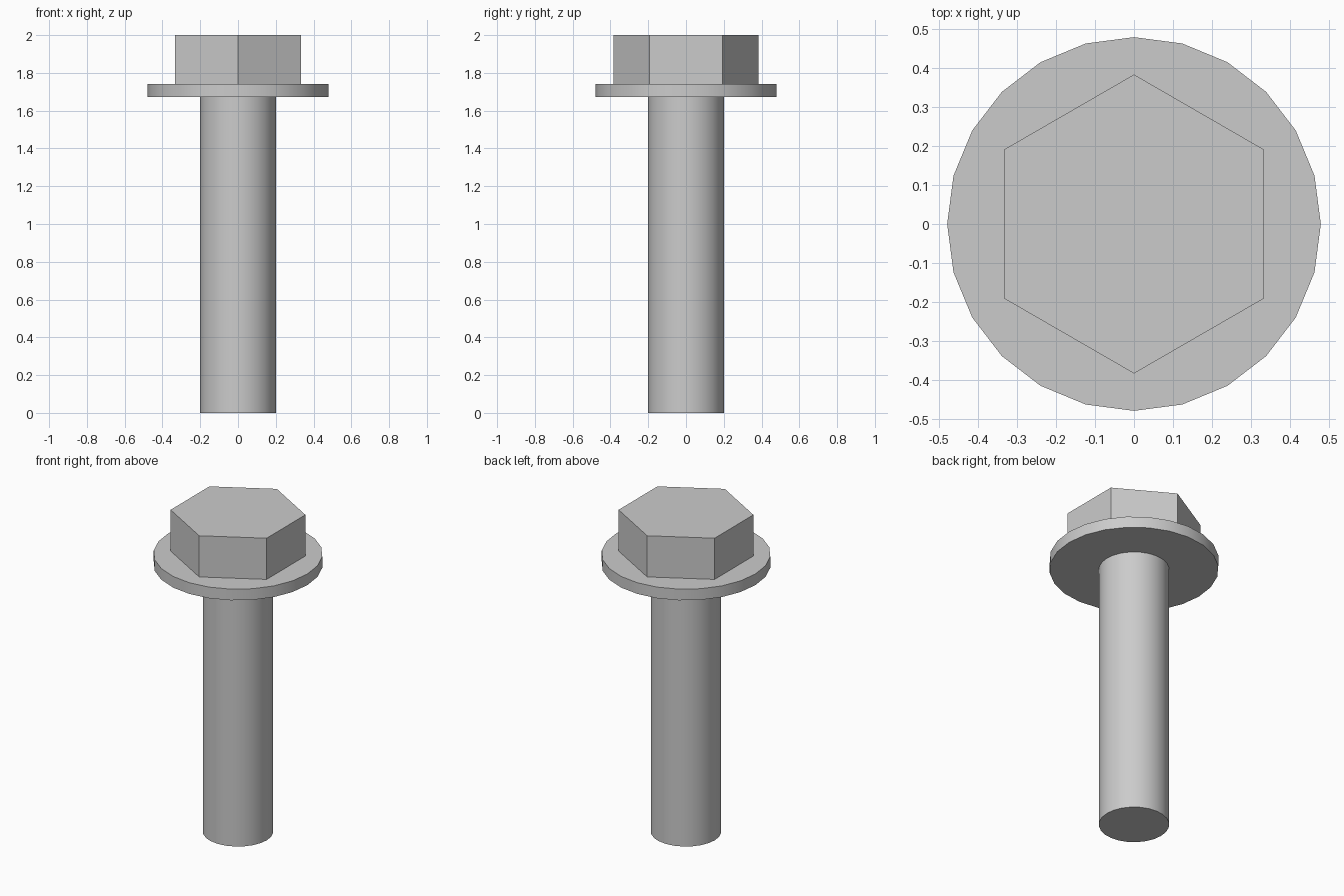
import bpy
import math

# Remove the default cube
cube = bpy.data.objects.get("Cube")
if cube:
    bpy.data.objects.remove(cube, do_unlink=True)

# Single plain steel colour
STEEL = (0.6, 0.6, 0.6, 1.0)
steel = bpy.data.materials.new("steel_grey")
steel.use_nodes = True
steel.diffuse_color = STEEL
steel.node_tree.nodes["Principled BSDF"].inputs["Base Color"].default_value = STEEL


def prism(name, sides, radius, bottom, top):
    """Upright prism with a corner on the y axis."""
    bpy.ops.mesh.primitive_cylinder_add(
        vertices=sides, radius=radius, depth=top - bottom,
        location=(0, 0, (bottom + top) / 2))
    part = bpy.context.object
    part.name = part.data.name = name
    part.data.materials.append(steel)
    bpy.ops.object.shade_smooth_by_angle(angle=math.radians(30))
    return part


FLANGE_BOTTOM, FLANGE_TOP = 1.672, 1.742

# Round shank, flange under the head, and hexagonal head
prism("shank", 24, 0.2, 0, FLANGE_BOTTOM)
prism("flange", 24, 0.48, FLANGE_BOTTOM, FLANGE_TOP)
prism("hex_head", 6, 0.384, FLANGE_TOP, 2)
